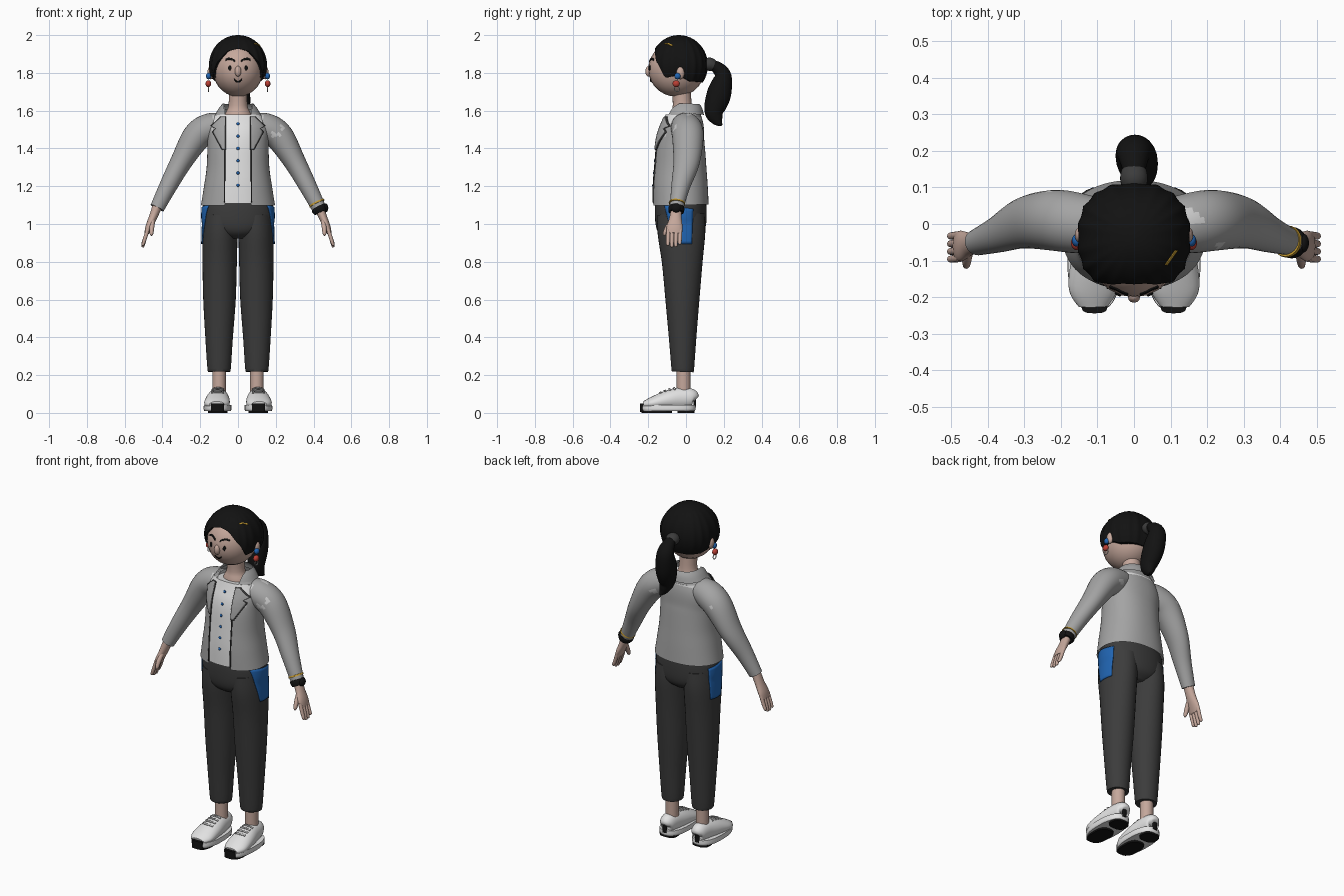
import bpy, math, random
from mathutils import Vector
from mathutils.bvhtree import BVHTree

if "Cube" in bpy.data.objects:
    bpy.data.objects.remove(bpy.data.objects["Cube"])
random.seed(4)

def material(name, r, g, b):
    m = bpy.data.materials.new(name)
    m.use_nodes = True
    m.diffuse_color = (r, g, b, 1)
    m.node_tree.nodes["Principled BSDF"].inputs["Base Color"].default_value = (r, g, b, 1)
    return m

BLACK = material("black", .006, .006, .006)
SKIN = material("skin", .56, .39, .33)
GREY = material("jacket grey", .37, .37, .37)
PALE = material("pale grey", .6, .6, .6)
WHITE = material("white", .76, .76, .76)
CHARCOAL = material("charcoal", .045, .045, .045)
BLUE = material("blue", .015, .13, .45)
RED = material("red", .5, .05, .035)
GOLD = material("gold", .55, .32, .03)
X, Y, Z = Vector((1, 0, 0)), Vector((0, 1, 0)), Vector((0, 0, 1))

def make(name, rows, mat, closed=False, caps=()):
    """Mesh from a grid of points, optionally wrapped round and capped at given rows."""
    n = len(rows[0])
    faces = [(i * n + j, i * n + (j + 1) % n, (i + 1) * n + (j + 1) % n, (i + 1) * n + j)
             for i in range(len(rows) - 1) for j in range(n if closed else n - 1)]
    faces += [tuple(range(i * n, i * n + n))[::1 if i else -1] for i in caps]
    me = bpy.data.meshes.new(name)
    me.from_pydata([v for r in rows for v in r], [], faces)
    me.materials.append(mat)
    ob = bpy.data.objects.new(name, me)
    bpy.context.collection.objects.link(ob)
    return ob

def spline(pts, k):
    out = []
    for i in range(len(pts) - 1):
        a, b, c, d = (pts[max(0, min(len(pts) - 1, i + o))] for o in (-1, 0, 1, 2))
        for t in (s / k for s in range(k)):
            out.append([q + .5 * t * (r - p + t * (2 * p - 5 * q + 4 * r - w + t * (3 * (q - r) + w - p)))
                        for p, q, r, w in zip(a, b, c, d)])
    return out + [pts[-1]]

def power(v, e):
    return math.copysign(abs(v) ** e, v)

def sweep(name, pts, mat, ref=Y, s=1, n=24, k=4, p=2, gap=0):
    """Loft ellipses (x, y, z, radius, radius along ref); s mirrors, gap leaves the front open."""
    path = spline(pts, k)
    cs = [Vector((q[0] * s, q[1], q[2])) for q in path]
    rows = []
    for i, (c, q) in enumerate(zip(cs, path)):
        t = (cs[min(i + 1, len(cs) - 1)] - cs[max(i - 1, 0)]).normalized()
        side = (ref - t * ref.dot(t)).normalized()
        up = side.cross(t)
        ra, rb = max(q[3], .002), max(q[4], .002)
        a0 = math.asin(min(.98, gap / ra) ** (p / 2))
        angles = [a0 + (2 * math.pi - 2 * a0) * j / n for j in range(n + 1 if gap else n)]
        rows.append([c + up * ra * power(math.sin(a), 2 / p) - side * rb * power(math.cos(a), 2 / p) for a in angles])
    return make(name, rows, mat, not gap, () if gap else (0, len(rows) - 1))

def ball(name, loc, size, mat):
    bpy.ops.mesh.primitive_uv_sphere_add(segments=24, ring_count=14, location=loc)
    ob = bpy.context.object
    ob.name, ob.scale = name, size
    ob.data.materials.append(mat)
    return ob

def surface(ob):
    return BVHTree.FromPolygons([v.co.copy() for v in ob.data.vertices], [p.vertices[:] for p in ob.data.polygons])

def decal(name, f, targets, d, mat, lift=.003, nu=8, nv=8):
    """Thin plate whose grid f(u, v) is projected along d on the targets."""
    rows = []
    for i in range(nv + 1):
        rows.append([])
        for j in range(nu + 1):
            o = Vector(f(j / nu, i / nv)) - d * 2
            dist = [h[3] for h in (t.ray_cast(o, d) for t in targets) if h[0]]
            rows[-1].append(o + d * (min(dist, default=2) - lift))
    m = make(name, rows, mat).modifiers.new("thickness", "SOLIDIFY")
    m.thickness, m.offset = .004, 0

def mix(table, x):
    for (a, p), (b, q) in zip(table, table[1:]):
        if x <= b:
            return p + (q - p) * (x - a) / (b - a)
    return table[-1][1]

# Head and face
head = ball("head", (0, 0, 0), (1, 1, 1), SKIN)
for v in head.data.vertices:
    v.co = (v.co.x * .134, v.co.y * .15 - .05, v.co.z * .146 + 1.82)
skull = [surface(head)]
sweep("neck", [(0, -.02, 1.54, .085, .07), (0, -.02, 1.585, .068, .06), (0, -.02, 1.63, .05, .05),
               (0, -.025, 1.73, .05, .05)], SKIN)
ball("nose", (0, -.198, 1.808), (.017, .017, .028), SKIN)
decal("mouth", lambda u, v: (.042 * (u - .5), 0, 1.75 + .05 * (u - .5) ** 2 + .007 * v), skull, Y, BLACK)
for s in (1, -1):
    decal("eyebrow", lambda u, v: (s * (.016 + .05 * u), 0, 1.858 + .012 * math.sin(2.6 * u) + .01 * v), skull, Y, BLACK)
    decal("eye", lambda u, v: (s * .044 + .016 * (u - .5) * math.sin(.3 + 2.54 * v), 0, 1.813 + .026 * v), skull, Y, BLACK)
    ball("ear", (s * .145, -.03, 1.80), (.017, .022, .034), SKIN)
    ball("earring_bead", (s * .156, -.045, 1.783), (.014, .017, .017), BLUE)
    ball("earring_drop", (s * .157, -.052, 1.743), (.015, .019, .018), RED)
    bpy.ops.mesh.primitive_torus_add(major_radius=.014, minor_radius=.0025, major_segments=20, minor_segments=6,
                                     location=(s * .156, -.048, 1.715), rotation=(0, math.pi / 2, 0))
    bpy.context.object.name = "earring_hoop"
    bpy.context.object.data.materials.append(WHITE)

# Hair cap, parted at the front, with combed grooves
hairline = [(0, 1.928), (.35, 1.915), (.8, 1.845), (1.1, 1.775), (1.5, 1.785), (2, 1.755), (3.2, 1.75)]
rows = [[] for i in range(18)]
for j in range(96):
    a = 2 * math.pi * j / 96
    end = math.acos((mix(hairline, min(a, 2 * math.pi - a)) - 1.84) / .16)
    for i, row in enumerate(rows):
        f = end * min(max(i, .05) / 16, 1)
        r = math.sin(f) * (1 - .035 * abs(math.sin(a * 9)) * math.sin(f)) * (.86 if i == 17 else 1)
        row.append((.157 * r * power(math.sin(a), .84), -.037 - .153 * r * power(math.cos(a), .84), 1.84 + .16 * math.cos(f)))
hair = make("hair", rows, BLACK, True, (0,))
decal("hair_clip", lambda u, v: (.085 + .028 * u + .006 * v, -.112 + .04 * u, 2), [surface(hair)], -Z, GOLD)
sweep("hair_tie", [(0, .105, 1.843, .03, .034), (0, .125, 1.845, .036, .038), (0, .148, 1.838, .03, .034)], CHARCOAL, X)
sweep("ponytail", [(0, .12, 1.842, .02, .025), (0, .155, 1.835, .03, .033), (0, .195, 1.785, .045, .048),
                   (.008, .175, 1.69, .064, .056), (.02, .15, 1.6, .053, .044), (.03, .165, 1.55, .032, .026),
                   (.04, .188, 1.522, .006, .006)], BLACK, X, k=6)

# Shirt and open jacket
body = [(0, -.03, 1.1, .196, .15), (0, -.032, 1.2, .18, .147), (0, -.032, 1.3, .166, .14), (0, -.03, 1.42, .162, .13),
        (0, -.018, 1.5, .165, .115), (0, -.012, 1.56, .135, .1), (0, -.005, 1.615, .088, .075)]
shirt = sweep("shirt", [(x, y, z + .012, a * .965, b * .965) for x, y, z, a, b in body[:-1]], WHITE, n=48, p=2.2)
patched = [sweep("jacket", body, GREY, n=56, k=6, p=2.2, gap=.07)]
chest = [surface(shirt)]
sweep("collar", [(0, -.005, 1.585, .118, .1), (0, -.003, 1.615, .1, .09), (0, -.002, 1.638, .08, .074)],
      GREY, n=40, p=2.2, gap=.075)
for z in (1.205 + .065 * i for i in range(6)):
    ball("shirt_button", chest[0].ray_cast(Vector((0, -1, z)), Y)[0], (.008, .005, .008), BLUE)
lapel = [(0, .08), (.55, .132), (.64, .115), (.72, .14), (1, .088)]
for s in (1, -1):
    for name, mat, grow, lift in (("lapel_edge", CHARCOAL, .004, .011), ("lapel", GREY, 0, .015)):
        decal(name, lambda u, v: (s * (.068 - grow + (mix(lapel, v) - .068 + 2 * grow) * u), 0,
                                  1.395 - grow + (.17 + 2 * grow) * v), chest, Y, mat, lift, nv=25)
    decal("jacket_edge", lambda u, v: (s * (.068 + .006 * u), 0, 1.115 + .28 * v), chest, Y, CHARCOAL, .009, 2, 16)

# Sleeves, hands and wrist pieces
for s in (1, -1):
    patched.append(sweep("sleeve", [(.08, -.005, 1.53, .06, .07), (.15, .002, 1.508, .078, .082),
                                    (.22, .01, 1.46, .076, .083), (.3, .003, 1.33, .058, .07),
                                    (.37, -.028, 1.2, .047, .05), (.428, -.05, 1.085, .038, .036)], GREY, s=s, n=32, k=7))
    sweep("palm", [(.425, -.05, 1.1, .026, .028), (.45, -.055, 1.035, .022, .032),
                   (.472, -.06, .985, .018, .042), (.484, -.061, .95, .012, .038)], SKIN, s=s)
    for i, drop in enumerate((.012, 0, -.002, .006)):
        y = -.03 - .021 * i
        sweep("finger", [(.476, y, .975, .01, .011), (.492, y - .002, .925, .01, .0105),
                         (.503, y - .003, .886 + drop, .008, .009), (.505, y - .003, .879 + drop, .003, .003)], SKIN, s=s, n=12)
    sweep("thumb", [(.45, -.065, 1.03, .013, .014), (.456, -.095, .985, .013, .014),
                    (.458, -.112, .95, .01, .011), (.458, -.115, .938, .003, .003)], SKIN, s=s, n=12)
sweep("watch_strap", [(.425, -.05, 1.092, .036, .04), (.431, -.051, 1.08, .042, .043), (.439, -.052, 1.062, .036, .04)], BLACK)
ball("watch_face", (.462, -.052, 1.085), (.016, .026, .024), BLACK)
sweep("bracelet", [(.415, -.047, 1.115, .042, .042), (.419, -.048, 1.107, .044, .044)], GOLD, k=2)

# Pale shoulder patches picked per coarse cell
cells = {}
for ob in patched:
    ob.data.materials.append(PALE)
    for f in ob.data.polygons:
        cell = tuple(math.floor(c / .045) for c in f.center)
        if 1.46 < f.center.z < 1.585 and abs(f.center.x) < .24:
            f.material_index = cells.setdefault(cell, int(random.random() < .14))

# Trousers
hips = sweep("hips", [(0, -.025, .925, .06, .08), (0, -.026, .955, .14, .118), (0, -.027, 1.0, .184, .134),
                      (0, -.028, 1.08, .188, .137), (0, -.028, 1.14, .175, .132)], CHARCOAL, n=40, p=2.2)
for s in (1, -1):
    leg = sweep("trouser_leg", [(.1, -.017, .22, .056, .056), (.1, -.017, .235, .062, .06), (.1, -.018, .4, .073, .073),
                                (.098, -.019, .6, .086, .09), (.097, -.02, .8, .091, .108), (.095, -.024, .95, .093, .126),
                                (.09, -.027, 1.05, .09, .125)], CHARCOAL, s=s, n=32)
    decal("pocket", lambda u, v: (0, -.06 - .055 * v + (.09 + .063 * v) * u, .895 + .205 * v - .02 * u * v),
          [surface(hips), surface(leg)], -s * X, BLUE, .004, 12, 12)

    # Ankles and shoes
    sweep("ankle", [(.1, -.013, .08, .036, .037), (.1, -.013, .26, .036, .037)], SKIN, s=s)
    upper = sweep("shoe_upper", [(.104, .05, .07, .015, .022), (.104, .035, .078, .048, .042), (.105, -.03, .075, .06, .053),
                                 (.108, -.1, .066, .052, .064), (.112, -.18, .05, .034, .066),
                                 (.112, -.225, .043, .018, .04)], WHITE, X, s, k=5)
    sweep("shoe_sole", [(.108, -.094, .01, .07, .14), (.108, -.094, .02, .074, .145), (.108, -.094, .042, .073, .144)],
          WHITE, s=s, n=36, p=2.5)
    for name, y, low, high, rx, ry in (("toe_tread", -.155, 0, .012, .052, .08), ("heel_tread", 0, 0, .012, .052, .045),
                                       ("toe_bumper", -.226, .004, .05, .035, .018), ("heel_tab", .047, .028, .104, .014, .007)):
        sweep(name, [(.108, y, low, rx, ry), (.108, y, high, rx, ry)], BLACK, s=s, k=1, p=2.8)
    for y in (-.07 - .024 * i for i in range(4)):
        decal("lace", lambda u, v: (s * .107 + .066 * (u - .5), y + .009 * v + .012 * abs(u - .5), 0),
              [surface(upper)], -Z, PALE, .004, 8, 2)

# Smooth shading with sharp creases kept
bpy.ops.object.select_all(action="DESELECT")
for ob in bpy.context.scene.objects:
    if ob.type == "MESH":
        ob.select_set(True)
        bpy.context.view_layer.objects.active = ob
bpy.ops.object.shade_smooth_by_angle(angle=math.radians(45))
